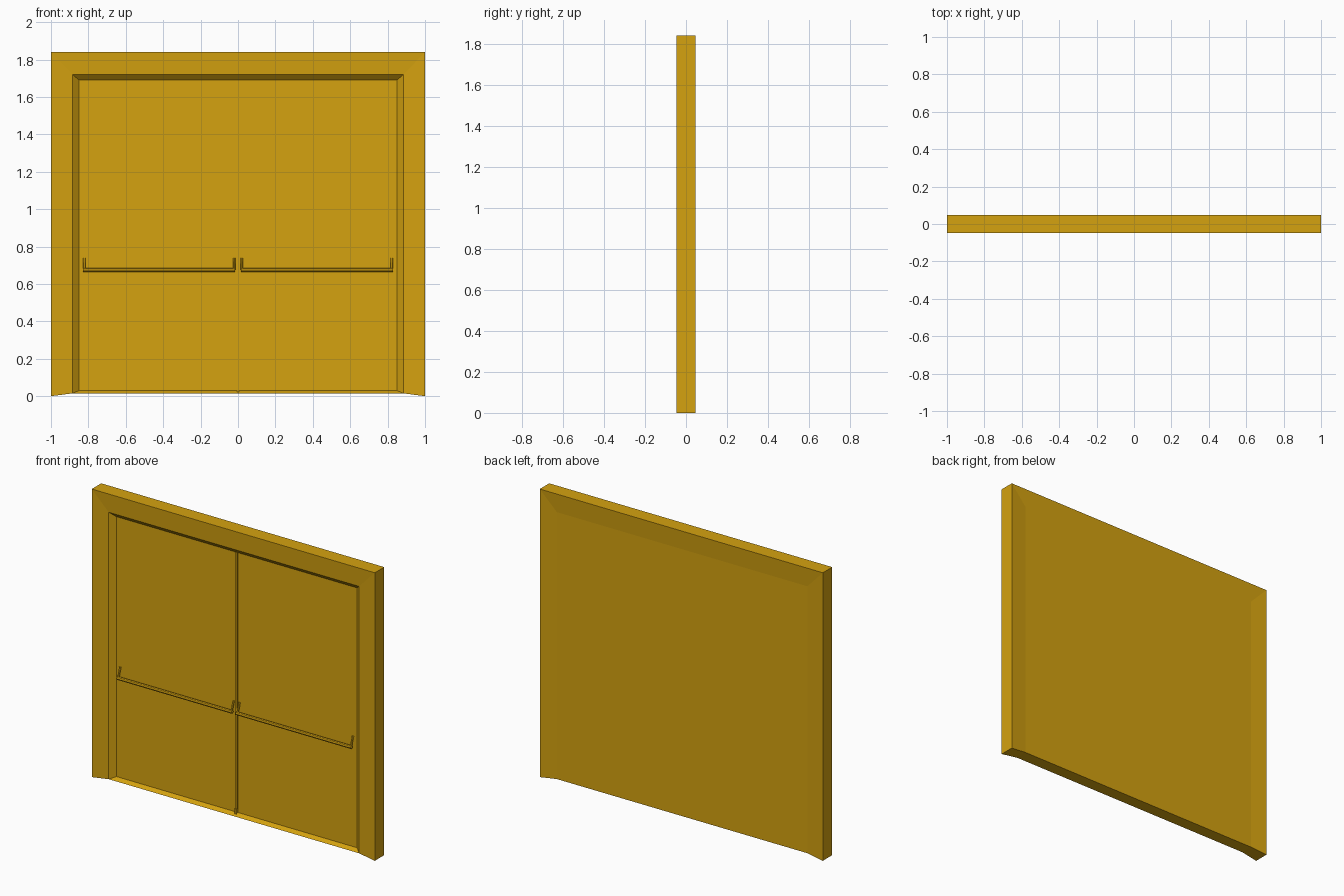
import bpy, bmesh, math
from mathutils import Vector

if "Cube" in bpy.data.objects:
    bpy.data.objects.remove(bpy.data.objects["Cube"])

gold = bpy.data.materials.new("gold_paint")
gold.diffuse_color = (0.66, 0.36, 0.005, 1)
gold.use_nodes = True
gold.node_tree.nodes["Principled BSDF"].inputs["Base Color"].default_value = gold.diffuse_color

FRONT, BACK = -0.0475, 0.0475
DOOR_Y = -0.0125


def finish(bm, name):
    bmesh.ops.recalc_face_normals(bm, faces=bm.faces)
    me = bpy.data.meshes.new(name)
    bm.to_mesh(me)
    bm.free()
    me.materials.append(gold)
    ob = bpy.data.objects.new(name, me)
    bpy.context.collection.objects.link(ob)
    return ob


def box(name, x0, x1, y0, y1, z0, z1):
    bm = bmesh.new()
    bmesh.ops.create_cube(bm, size=1)
    for v in bm.verts:
        v.co = Vector((x0 + (v.co.x + 0.5) * (x1 - x0),
                       y0 + (v.co.y + 0.5) * (y1 - y0),
                       z0 + (v.co.z + 0.5) * (z1 - z0)))
    return finish(bm, name)


def beam(bm, p, q, radius, sides):
    p, q = Vector(p), Vector(q)
    d = q - p
    rot = d.to_track_quat('Z', 'X').to_matrix().to_4x4()
    res = bmesh.ops.create_cone(bm, cap_ends=True, segments=sides, radius1=radius,
                                radius2=radius, depth=d.length)
    bmesh.ops.rotate(bm, verts=res["verts"], matrix=rot)
    bmesh.ops.translate(bm, verts=res["verts"], vec=(p + q) / 2)


# Frame, sill, back panel and both door faces as one closed shell
bm = bmesh.new()


def ring(hx, zb, zt, y):
    return [bm.verts.new((x, y, z)) for x, z in
            ((-hx, zb), (-hx, zt), (hx, zt), (hx, zb))]


back_in = ring(0.885, 0.015, 1.72, BACK - 0.008)
back_out = ring(1, 0, 1.84, BACK)
front_out = ring(1, 0, 1.84, FRONT)
front_in = ring(0.885, 0.015, 1.72, FRONT + 0.006)
door = ring(0.85, 0.03, 1.69, DOOR_Y)
for a, b, n in ((back_in, back_out, 3), (back_out, front_out, 3),
                (front_out, front_in, 3), (front_in, door, 4)):
    for i in range(n):
        j = (i + 1) % 4
        bm.faces.new((a[i], a[j], b[j], b[i]))
bm.faces.new(back_in)
bm.faces.new(door)
# Undersides of the two legs and the sill
for i in (0, 3):
    bm.faces.new((back_out[i], front_out[i], front_in[i], back_in[i]))
bm.faces.new((front_in[0], front_in[3], back_in[3], back_in[0]))
finish(bm, "door_frame")

# Centre strip where the leaves meet, with its small foot
box("centre_strip", -0.008, 0.008, DOOR_Y - 0.007, DOOR_Y, 0.03, 1.69)
box("strip_foot", -0.006, 0.006, DOOR_Y - 0.014, DOOR_Y, 0.02, 0.055)

# Push bars: horizontal bar with two arms sloping back up to the door
for side, name in ((-1, "left_push_bar"), (1, "right_push_bar")):
    bm = bmesh.new()
    beam(bm, (side * 0.015, -0.036, 0.675), (side * 0.828, -0.036, 0.675), 0.011, 8)
    for x in (0.021, 0.822):
        beam(bm, (side * x, -0.036, 0.675), (side * x, DOOR_Y - 0.002, 0.738), 0.007, 6)
    finish(bm, name)
